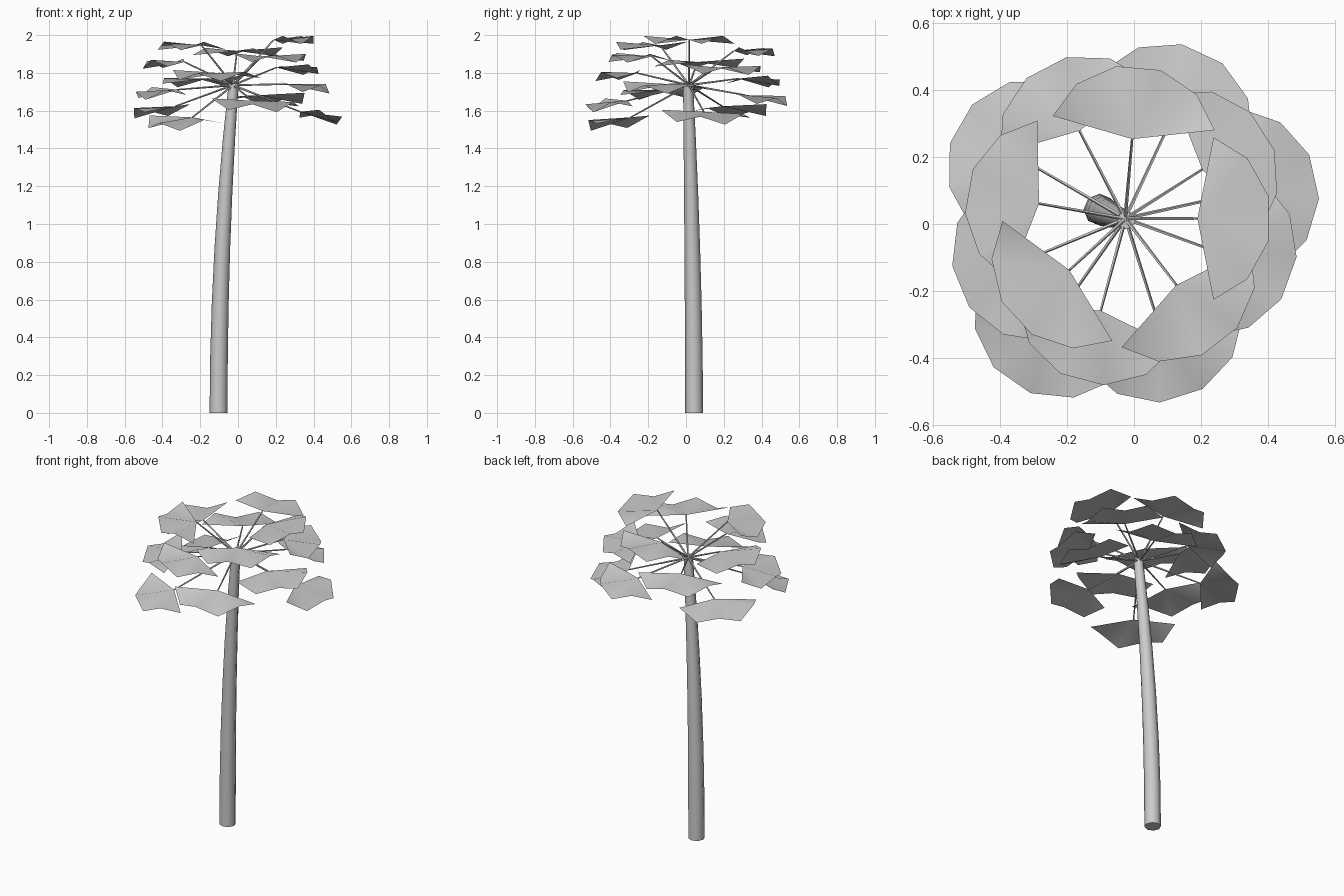
import bpy, bmesh, math
from mathutils import Vector, Matrix

if "Cube" in bpy.data.objects:
    bpy.data.objects.remove(bpy.data.objects["Cube"])

CROWN = Vector((-0.026, 0.016, 1.735))
LEAVES = 15


def make_object(name, bm, angle):
    bmesh.ops.recalc_face_normals(bm, faces=bm.faces)
    me = bpy.data.meshes.new(name)
    bm.to_mesh(me)
    bm.free()
    ob = bpy.data.objects.new(name, me)
    bpy.context.collection.objects.link(ob)
    bpy.ops.object.select_all(action='DESELECT')
    ob.select_set(True)
    bpy.context.view_layer.objects.active = ob
    bpy.ops.object.shade_smooth_by_angle(angle=math.radians(angle))
    return ob


def tube(name, rings, sides, angle=60):
    """Loft circles (centre, radius, rotation) into a capped tube."""
    bm = bmesh.new()
    loops = []
    for centre, radius, rot in rings:
        loops.append([bm.verts.new(centre + rot @ Vector((
            radius * math.cos(math.tau * k / sides),
            radius * math.sin(math.tau * k / sides), 0)))
            for k in range(sides)])
    for a, b in zip(loops, loops[1:]):
        for k in range(sides):
            n = (k + 1) % sides
            bm.faces.new((a[k], a[n], b[n], b[k]))
    bm.faces.new(loops[0][::-1])
    bm.faces.new(loops[-1])
    return make_object(name, bm, angle)


# Gently leaning, tapered trunk
rings = []
for k in range(7):
    t = k / 6
    centre = Vector((-0.103 + 0.08 * t * t, 0.043 - 0.032 * t ** 1.7, 1.745 * t))
    rings.append((centre, 0.0475 - 0.021 * t ** 1.8, Matrix.Identity(3)))
tube("trunk", rings, 8)

# Half of the fan rim: forward, sideways
HALF = [(0.048, 0.242), (0.149, 0.18), (0.212, 0.067)]
RIM = [(f, -s) for f, s in HALF] + [(f, s) for f, s in reversed(HALF)]

# Crown: stalks and pleated fans in a golden-angle spiral, drooping lower down
for i in range(LEAVES):
    az = math.radians(-137.5 * i)
    fwd = Vector((math.cos(az), math.sin(az), 0))
    side = Vector((-math.sin(az), math.cos(az), 0))
    hub = CROWN + fwd * (0.215 + 0.0115 * i)
    hub.z = 1.975 - 0.0293 * i

    rot = (hub - CROWN).to_track_quat('Z', 'Y').to_matrix()
    tube(f"leaf_stalk_{i + 1}", [(CROWN, 0.006, rot), (hub, 0.004, rot)], 5)

    bm = bmesh.new()
    centre = bm.verts.new(hub)
    rim = []
    for k, (f, s) in enumerate(RIM):
        pleat = 0.021 if k % 2 == 0 else -0.021
        z = pleat - 0.017 * i * f
        rim.append(bm.verts.new(hub + fwd * f + side * s + Vector((0, 0, z))))
    for a, b in zip(rim, rim[1:]):
        bm.faces.new((centre, a, b))
    bm.normal_update()
    leaf = make_object(f"fan_leaf_{i + 1}", bm, 80)
    # Keep the upper side facing up
    if leaf.data.polygons[0].normal.z < 0:
        leaf.data.flip_normals()
